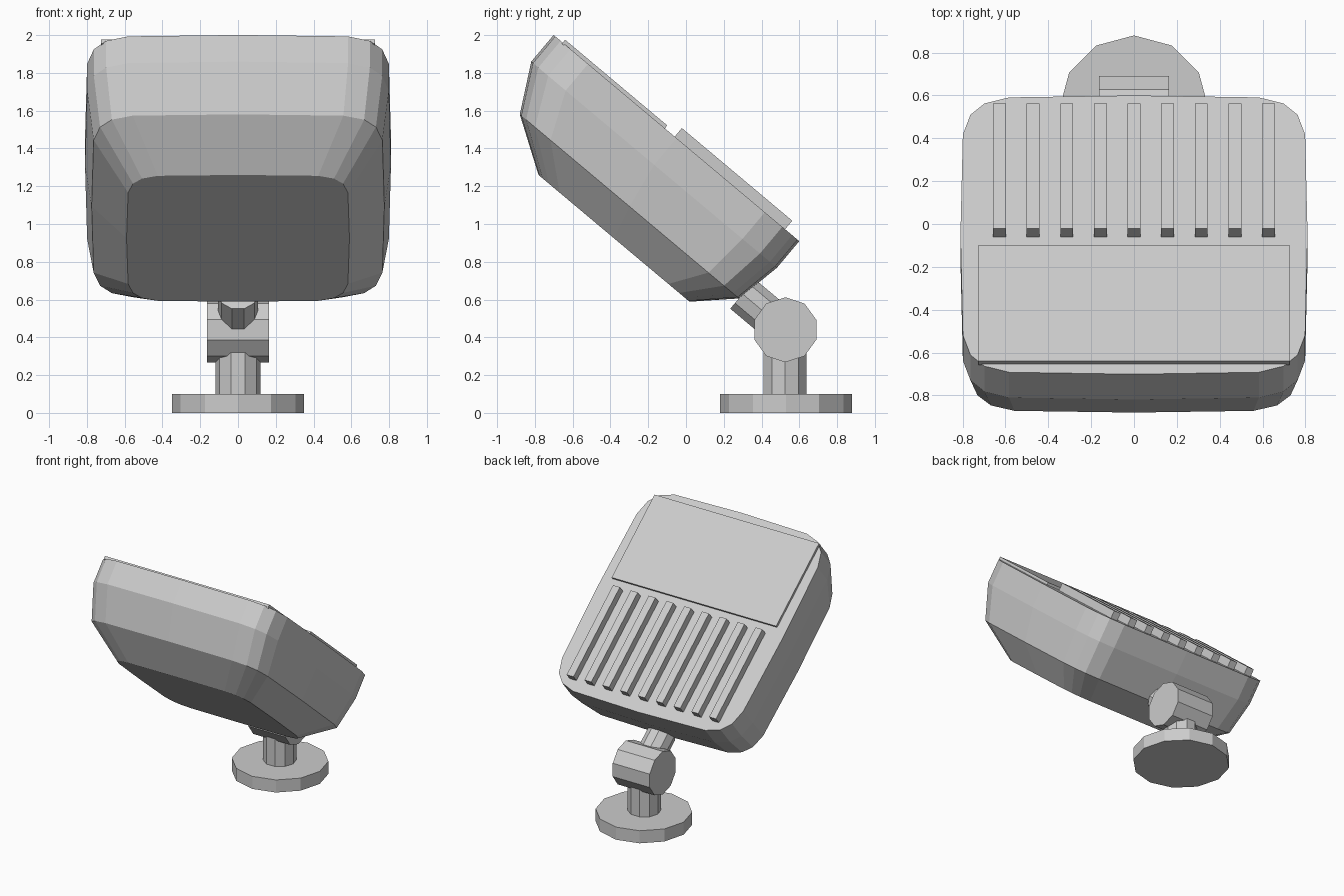
import bpy, bmesh, math
from mathutils import Matrix, Vector

if "Cube" in bpy.data.objects:
    bpy.data.objects.remove(bpy.data.objects["Cube"])

grey = bpy.data.materials.new("light grey")
grey.diffuse_color = (0.6, 0.6, 0.6, 1)
grey.use_nodes = True
grey.node_tree.nodes["Principled BSDF"].inputs["Base Color"].default_value = grey.diffuse_color

# Head frame: local y runs down the sloping back, local z is its outward normal
TILT = Matrix.Rotation(math.radians(-40), 4, 'X')


def loft(name, rings, matrix=Matrix()):
    """Skin a stack of equal-length point rings and cap both ends."""
    bm = bmesh.new()
    vs = [[bm.verts.new(matrix @ Vector(p)) for p in r] for r in rings]
    n = len(vs[0])
    for a, b in zip(vs, vs[1:]):
        for i in range(n):
            j = (i + 1) % n
            bm.faces.new((a[i], a[j], b[j], b[i]))
    bm.faces.new(vs[0][::-1])
    bm.faces.new(vs[-1])
    bmesh.ops.recalc_face_normals(bm, faces=bm.faces[:])
    me = bpy.data.meshes.new(name)
    bm.to_mesh(me)
    bm.free()
    me.materials.append(grey)
    ob = bpy.data.objects.new(name, me)
    bpy.context.collection.objects.link(ob)
    return ob


def prism(name, sides, r, z0, z1, matrix=Matrix()):
    """Low-poly cylinder along local z, first corner on +x."""
    def ring(z):
        return [(r * math.cos(2 * math.pi * i / sides),
                 r * math.sin(2 * math.pi * i / sides), z) for i in range(sides)]
    return loft(name, [ring(z0), ring(z1)], matrix)


def box(name, x0, x1, y0, y1, z0, z1, matrix):
    def ring(z):
        return [(x0, y0, z), (x1, y0, z), (x1, y1, z), (x0, y1, z)]
    return loft(name, [ring(z0), ring(z1)], matrix)


def squircle(a, b, cy, z, n=20, e=0.28):
    """Rounded-rectangle ring."""
    pts = []
    for i in range(n):
        c, s = math.cos(2 * math.pi * i / n), math.sin(2 * math.pi * i / n)
        c, s = (0 if abs(k) < 1e-6 else k for k in (c, s))
        pts.append((a * math.copysign(abs(c) ** e, c),
                    cy + b * math.copysign(abs(s) ** e, s), z))
    return pts


# Head shell: half width, half length, centre, height
loft("head_shell", [squircle(*p) for p in (
    (0.59, 0.522, -0.886, 0.463),
    (0.775, 0.758, -0.932, 0.645),
    (0.81, 0.849, -0.974, 0.898),
    (0.81, 0.849, -0.974, 1.082))], TILT)

# Raised panel and vent slats on the back
box("back_panel", -0.725, 0.725, -1.76, -1.054, 1.075, 1.102, TILT)
for i in range(9):
    x = (i - 4) * 0.157
    box(f"vent_slat_{i + 1}", x - 0.03, x + 0.03, -0.986, -0.223, 1.07, 1.141, TILT)

# Stand: base, post, pivot and arm
prism("base", 12, 0.35, 0, 0.10, Matrix.Translation((0, 0.53, 0)))
prism("post", 10, 0.12, 0.09, 0.42, Matrix.Translation((0, 0.525, 0)))
prism("pivot", 10, 0.172, -0.163, 0.163,
      Matrix.Translation((0, 0.526, 0.44)) @ Matrix.Rotation(math.pi / 2, 4, 'Y'))
prism("arm", 10, 0.107, 0, 0.295,
      TILT @ Matrix.Translation((0, -0.175, 0.675)) @ Matrix.Rotation(-math.pi / 2, 4, 'X'))
